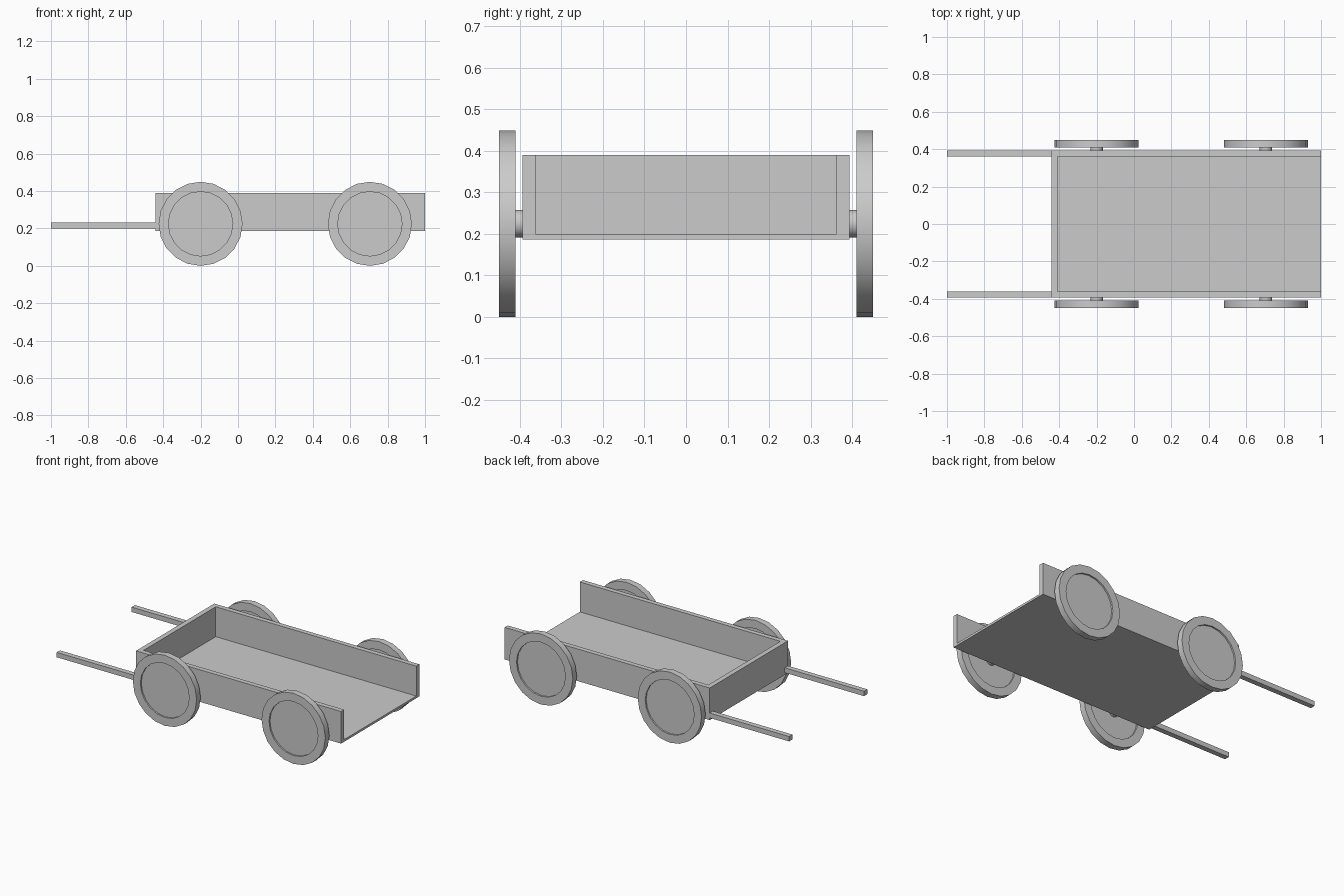
import bpy, bmesh
from math import sin, cos, tau, radians

if "Cube" in bpy.data.objects:
    bpy.data.objects.remove(bpy.data.objects["Cube"])

SIDES = 20


def finish(name, bm):
    bmesh.ops.recalc_face_normals(bm, faces=bm.faces)
    mesh = bpy.data.meshes.new(name)
    bm.to_mesh(mesh)
    bm.free()
    ob = bpy.data.objects.new(name, mesh)
    bpy.context.collection.objects.link(ob)
    return ob


def extrude(name, outline, z0, z1):
    """Closed prism from an outline in the ground plane."""
    bm = bmesh.new()
    face = bm.faces.new([bm.verts.new((x, y, z0)) for x, y in outline])
    top = bmesh.ops.extrude_face_region(bm, geom=[face])["geom"]
    verts = [v for v in top if isinstance(v, bmesh.types.BMVert)]
    bmesh.ops.translate(bm, verts=verts, vec=(0, 0, z1 - z0))
    return finish(name, bm)


def lathe(name, profile, centre):
    """Revolve (radius, y) points about the y axis, capping both ends."""
    bm = bmesh.new()
    rings = []
    for r, y in profile:
        rings.append([bm.verts.new((r * sin(tau * i / SIDES), y, -r * cos(tau * i / SIDES)))
                      for i in range(SIDES)])
    for a, b in zip(rings, rings[1:]):
        for i in range(SIDES):
            j = (i + 1) % SIDES
            bm.faces.new((a[i], a[j], b[j], b[i]))
    bm.faces.new(rings[0])
    bm.faces.new(rings[-1])
    ob = finish(name, bm)
    ob.location = centre
    bpy.ops.object.select_all(action='DESELECT')
    ob.select_set(True)
    bpy.context.view_layer.objects.active = ob
    bpy.ops.object.shade_smooth_by_angle(angle=radians(30))
    return ob


# Thin cart floor
extrude("floor", [(-0.41, -0.362), (1, -0.362), (1, 0.362), (-0.41, 0.362)], 0.186, 0.2)

# Side and front boards in one U shape, open at the tail
extrude("side_boards", [(1, -0.393), (1, -0.362), (-0.41, -0.362), (-0.41, 0.362),
                        (1, 0.362), (1, 0.393), (-0.442, 0.393), (-0.442, -0.393)], 0.186, 0.39)

# Wheel with a recessed disc on both faces, and its axle stub
wheel = [(0.172, 0.42), (0.172, 0.41), (0.2245, 0.41),
         (0.2245, 0.45), (0.172, 0.45), (0.172, 0.44)]
stub = [(0.033, 0.38), (0.033, 0.425)]

for s, side in ((-1, "left"), (1, "right")):
    # Pulling shaft
    extrude(f"shaft_{side}", [(-1, s * 0.36), (-0.43, s * 0.36),
                              (-0.43, s * 0.393), (-1, s * 0.393)], 0.2, 0.231)
    for x, end in ((-0.2, "front"), (0.705, "rear")):
        centre = (x, 0, 0.2245)
        lathe(f"wheel_{end}_{side}", [(r, s * y) for r, y in wheel], centre)
        lathe(f"axle_{end}_{side}", [(r, s * y) for r, y in stub], centre)
